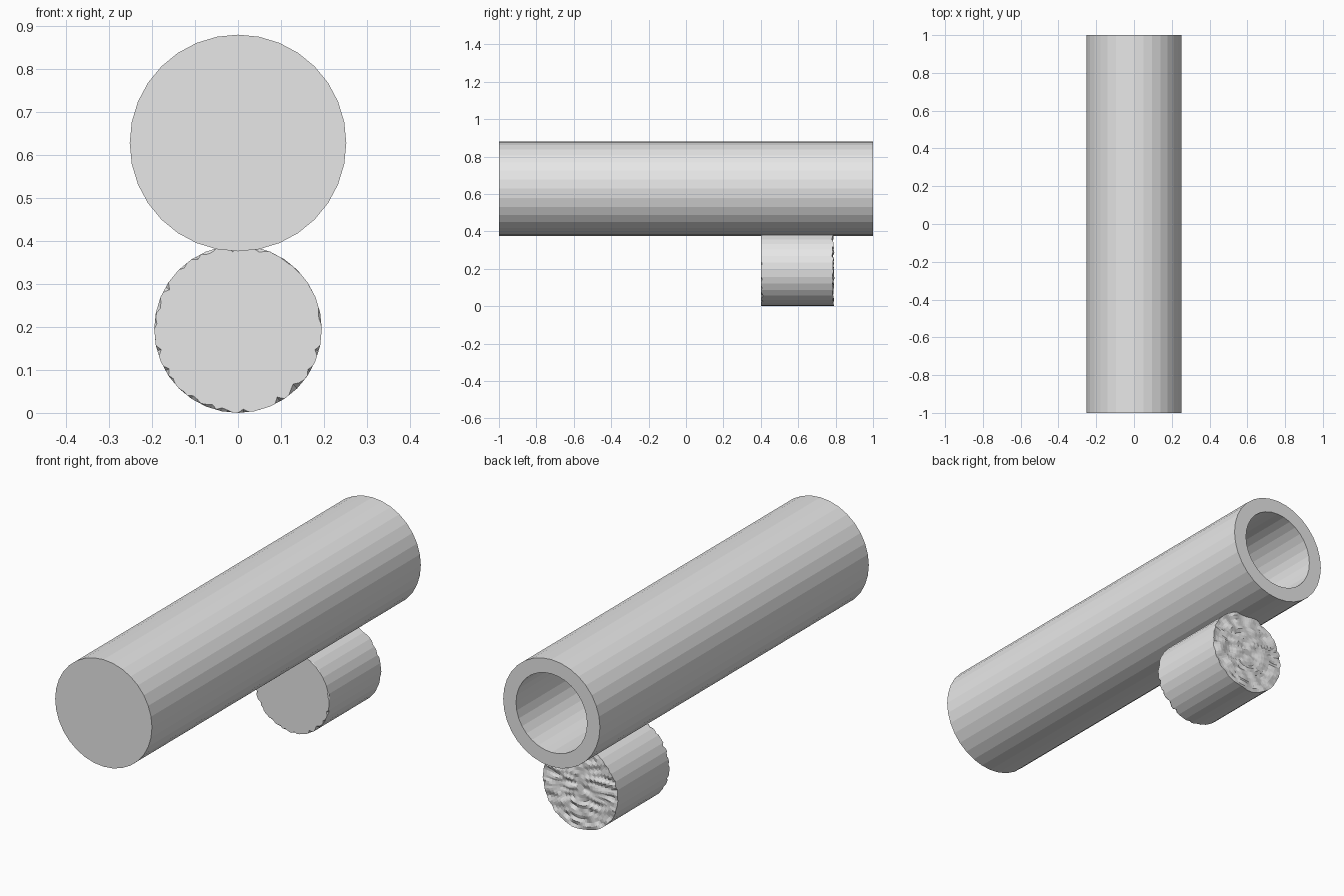
import bpy, bmesh, math, random
from mathutils import Vector, noise

if "Cube" in bpy.data.objects:
    bpy.data.objects.remove(bpy.data.objects["Cube"])

random.seed(3)
grey = bpy.data.materials.new("light grey")
grey.diffuse_color = (0.8, 0.8, 0.8, 1)
grey.use_nodes = True
grey.node_tree.nodes["Principled BSDF"].inputs["Base Color"].default_value = grey.diffuse_color


def finish(bm, name):
    bmesh.ops.recalc_face_normals(bm, faces=bm.faces[:])
    mesh = bpy.data.meshes.new(name)
    bm.to_mesh(mesh)
    bm.free()
    mesh.materials.append(grey)
    obj = bpy.data.objects.new(name, mesh)
    bpy.context.collection.objects.link(obj)
    return obj


def loft(bm, rings):
    """Skin a list of equally long vertex rings and cap both ends."""
    n = len(rings[0])
    for a, b in zip(rings, rings[1:]):
        for i in range(n):
            j = (i + 1) % n
            bm.faces.new((a[i], a[j], b[j], b[i]))
    bm.faces.new(rings[0])
    bm.faces.new(rings[-1])


# Barrel: closed at the front, bored out from the back
N, CZ = 32, 0.628
bm = bmesh.new()
rings = []
for r, y in ((0.252, -1), (0.252, 1), (0.185, 1), (0.185, -0.93)):
    rings.append([bm.verts.new((r * math.sin(2 * math.pi * i / N), y,
                                CZ + r * math.cos(2 * math.pi * i / N))) for i in range(N)])
loft(bm, rings)
finish(bm, "barrel")

# Lower stub: 32-sided, with a chipped front rim and a rough back end
R, SZ, M = 0.195, 0.195, 96
step = 2 * math.pi / N


def polygon_radius(a):
    """Radius of a 32-sided outline at angle a."""
    return R * math.cos(step / 2) / math.cos((a % step) - step / 2)


def rough(x, z):
    """Back end height, with ridges running sideways."""
    return 0.785 + 0.012 * noise.noise(Vector((x * 16, 0, z * 45)))


bm = bmesh.new()
angles = [2 * math.pi * i / M for i in range(M)]
chips = [max(0, noise.noise(Vector((9 * math.sin(a), 9 * math.cos(a), 2)))) * 0.022 for a in angles]


def ring(scale, y=None, inset=None):
    out = []
    for i, a in enumerate(angles):
        r = (polygon_radius(a) - (chips[i] if inset else 0)) * scale
        x, z = r * math.sin(a), r * math.cos(a)
        if y is None:
            yy = rough(x, z)
        else:
            yy = y if inset else y + chips[i] * 0.8
        out.append(bm.verts.new((x, yy, SZ + z)))
    return out


rings = [ring(1, 0.40, True), ring(1, 0.402)]
rings += [ring(s / 12) for s in range(12, 0, -1)]
loft(bm, rings)
finish(bm, "lower_stub")
